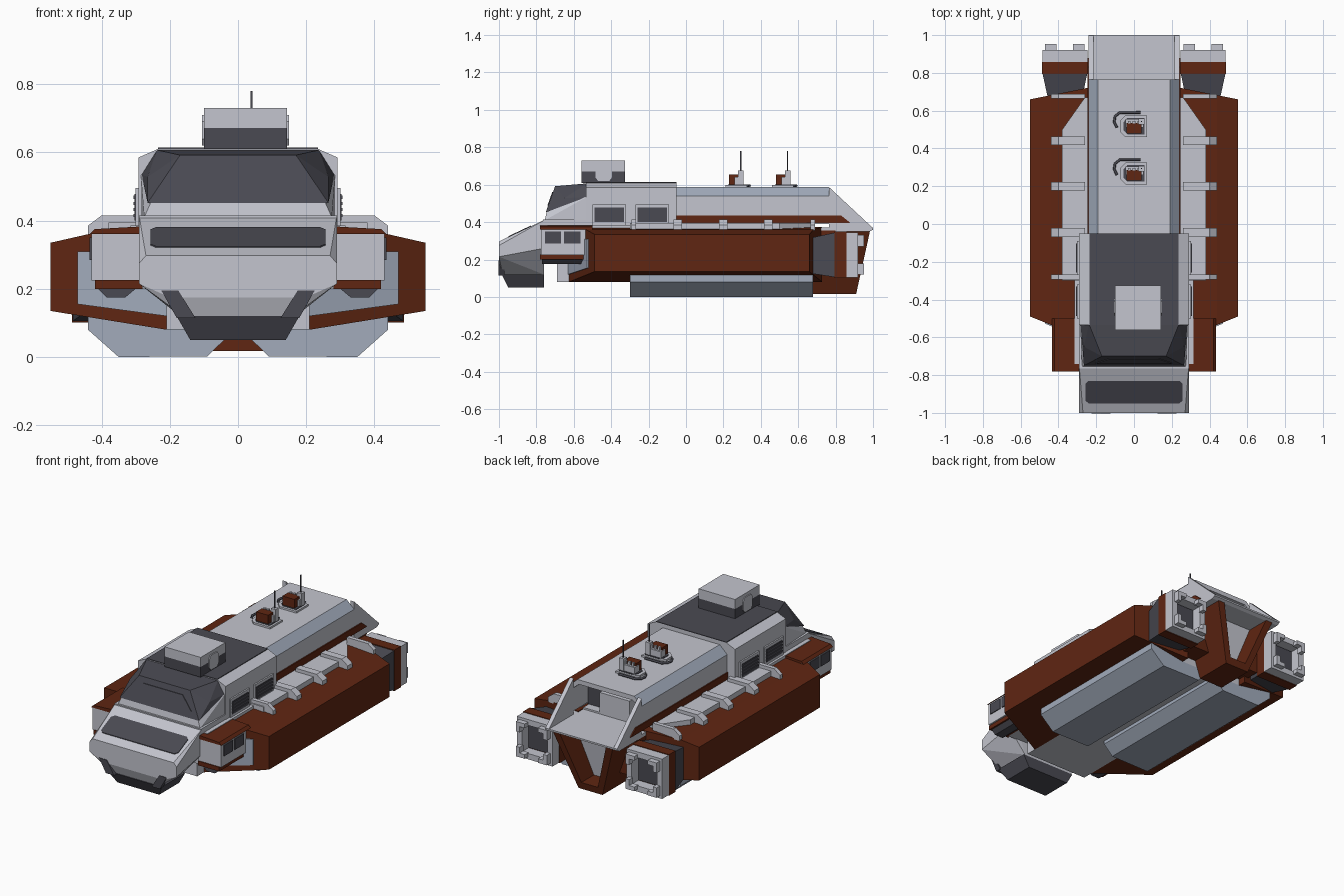
import bpy, bmesh
from mathutils import Vector

if "Cube" in bpy.data.objects:
    bpy.data.objects.remove(bpy.data.objects["Cube"])


def material(name, r, g, b):
    m = bpy.data.materials.new(name)
    m.diffuse_color = (r, g, b, 1)
    m.use_nodes = True
    m.node_tree.nodes["Principled BSDF"].inputs["Base Color"].default_value = m.diffuse_color
    return m


GREY = material("light_grey", 0.55, 0.56, 0.62)
BLUE = material("blue_grey", 0.36, 0.41, 0.50)
DARK = material("charcoal", 0.068, 0.068, 0.085)
RUST = material("rust_brown", 0.115, 0.019, 0.006)


def finish(name, bm, mat, mirror):
    bmesh.ops.recalc_face_normals(bm, faces=bm.faces[:])
    me = bpy.data.meshes.new(name)
    bm.to_mesh(me)
    bm.free()
    ob = bpy.data.objects.new(name, me)
    bpy.context.collection.objects.link(ob)
    me.materials.append(mat)
    if mirror:
        ob.modifiers.new("mirror", 'MIRROR').use_mirror_merge = False
    return ob


def hull(name, pts, mat, both=False, mirror=False):
    """Convex solid; both=True adds the x-reflected points to the same solid."""
    bm = bmesh.new()
    for x, y, z in pts:
        bm.verts.new((x, y, z))
        if both:
            bm.verts.new((-x, y, z))
    r = bmesh.ops.convex_hull(bm, input=bm.verts[:])
    bmesh.ops.delete(bm, geom=[v for v in bm.verts if not v.link_faces], context='VERTS')
    bmesh.ops.dissolve_limit(bm, angle_limit=0.01, verts=bm.verts[:], edges=bm.edges[:])
    return finish(name, bm, mat, mirror)


def box(name, x, y, z, mat, mirror=False):
    return hull(name, [(a, b, c) for a in x for b in y for c in z], mat, mirror=mirror)


def prism(name, prof, start, end, mat, axis='Y', mirror=False):
    """Extrude a 2D profile; start and end may be functions to slant the ends."""
    bm = bmesh.new()
    rings = []
    for lim in (start, end):
        ring = []
        for a, b in prof:
            t = lim(a, b) if callable(lim) else lim
            co = {'X': (t, a, b), 'Y': (a, t, b), 'Z': (a, b, t)}[axis]
            ring.append(bm.verts.new(co))
        bm.faces.new(ring)
        rings.append(ring)
    n = len(prof)
    for i in range(n):
        j = (i + 1) % n
        bm.faces.new((rings[0][i], rings[0][j], rings[1][j], rings[1][i]))
    return finish(name, bm, mat, mirror)


# Nose, its wide window and the chin
hull("nose", [(.29, -.75, .415), (.27, -1, .297), (.29, -1, .275), (.29, -1, .215),
              (.2, -1, .175), (.29, -.76, .26), (.17, -.76, .12), (.16, -.98, .12)], GREY, both=True)
slope = lambda y: .297 + (y + 1) * .472
win = [(.24, -.95), (.257, -.935), (.257, -.845), (.24, -.83)]
hull("nose_window", [(x, y, slope(y) + d) for x, y in win for d in (-.004, .004)], DARK, both=True)
hull("chin", [(.18, -.985, .12), (.14, -.95, .05), (.14, -.76, .05), (.18, -.76, .12)], DARK, both=True)
prism("chin_arm", [(.225, .195), (.175, .195), (.125, .115), (.18, .115)], -1.003, -.97, DARK, mirror=True)

# Core hull
box("front_core", (-.29, .29), (-.765, -.45), (.2, .415), GREY)
box("belly", (-.21, .21), (-.69, .68), (.08, .38), GREY)
box("rear_core", (-.24, .24), (-.5, .8), (.12, .355), RUST)
box("side_sill", (.285, .315), (-.74, -.05), (.36, .385), GREY, mirror=True)

# Cabin, roof panel and windshield
prism("cabin", [(-.292, .36), (.292, .36), (.292, .585), (.235, .61), (-.235, .61), (-.292, .585)],
      -.535, -.05, GREY)
box("cabin_roof_panel", (-.235, .235), (-.535, -.05), (.607, .614), DARK)
hull("cabin_front_base", [(.285, -.53, .41), (.285, -.53, .535), (.25, -.65, .52),
                          (.275, -.755, .41), (.255, -.745, .455)], GREY, both=True)
hull("windshield_frame", [(.238, -.53, .607), (.283, -.53, .535), (.17, -.70, .592),
                          (.265, -.75, .452), (.265, -.65, .528)], DARK, both=True)
glass = lambda z: -.75 + (z - .452) * .357
hull("windshield_glass", [(x, glass(z) + d, z) for x, z in ((.205, .49), (.13, .56))
                          for d in (-.004, .004)], DARK, both=True)

# Cabin side vents
for k, y in enumerate((-.41, -.18)):
    box(f"vent_frame_{k}", (.285, .301), (y - .09, y + .09), (.385, .495), GREY, True)
    box(f"vent_panel_{k}", (.29, .303), (y - .078, y + .078), (.4, .478), DARK, True)
    for i in range(4):
        z = .41 + i * .018
        box(f"vent_slat_{k}_{i}", (.295, .307), (y - .078, y + .078), (z, z + .009), DARK, True)

# Roof turret box with side badges
box("turret_base", (-.1, .143), (-.56, -.325), (.61, .672), DARK)
box("turret_cap", (-.1, .143), (-.56, -.325), (.672, .73), GREY)
badge = [(-.485, .64), (-.47, .62), (-.41, .62), (-.395, .64), (-.395, .69), (-.41, .71), (-.47, .71), (-.485, .69)]
prism("turret_badge_right", badge, .14, .149, GREY, 'X')
prism("turret_badge_left", badge, -.106, -.09, GREY, 'X')

# Rear body: solid part, then a shell round the open tail bay
roof = [(-.24, .39), (-.24, .54), (-.19, .587), (.19, .587), (.24, .54), (.24, .39)]
inner = [(.215, .39), (.215, .53), (.18, .56), (-.18, .56), (-.215, .53), (-.215, .39)]
for ob in (prism("rear_body", roof, -.06, .62, GREY), prism("rear_shell", roof + inner, .62, .765, GREY)):
    ob.data.materials.append(BLUE)
    for f in ob.data.polygons:
        if .4 < f.normal.z < .9:
            f.material_index = 1
prism("tail_side_panel", [(.765, .36), (1, .36), (1, .368), (.765, .587)], .215, .24, GREY, 'X', True)
prism("tail_deck", [(.6, .35), (.98, .35), (1, .36), (1, .37), (.6, .37)], -.24, .24, GREY, 'X')
box("bay_wall", (-.215, .215), (.615, .627), (.37, .56), DARK)
box("bay_console", (-.1, .1), (.62, .68), (.37, .5), GREY)
prism("rust_band", [(-.05, .395), (.88, .395), (.83, .435), (-.05, .435)], .222, .247, RUST, 'X', True)

# Side ledges and brackets
prism("side_ledge", [(.23, -.3), (.38, -.3), (.38, .5), (.26, .67), (.23, .67)], .36, .395, GREY, 'Z', True)
arm = [(.26, .365), (.26, .415), (.4, .415), (.44, .385), (.44, .355), (.38, .355)]
for i, (y, w) in enumerate(((.677, .025), (.44, .045), (.2, .045), (-.045, .045), (-.28, .025))):
    prism(f"bracket_{i}", arm, y - w / 2, y + w / 2, GREY, mirror=True)

# Side pods with slanted ends
front = lambda x, z: -.49 - (.55 - x) * .4
back = lambda x, z: .66 + (.55 - x) * .2
prism("side_pod", [(.21, .08), (.55, .135), (.55, .335), (.44, .36), (.21, .375)], front, back, RUST, mirror=True)
prism("pod_front_panel", [(.21, .12), (.47, .155), (.47, .31), (.21, .31)],
      lambda x, z: front(x, z) - .006, lambda x, z: front(x, z) + .01, BLUE, mirror=True)

# Front side cabins
box("front_box", (.28, .43), (-.775, -.5), (.225, .362), GREY, True)
prism("front_box_roof", [(.28, .36), (.435, .36), (.42, .375), (.28, .383)], -.78, -.5, RUST, mirror=True)
box("front_box_floor", (.28, .42), (-.78, -.5), (.2, .226), RUST, True)
prism("front_box_keel", [(.3, .2), (.41, .2), (.385, .175), (.33, .175)], -.77, -.5, DARK, mirror=True)
for i, y in enumerate((-.71, -.608)):
    box(f"front_box_window_{i}", (.42, .435), (y - .043, y + .043), (.285, .35), DARK, True)

# Skids
prism("skid", [(.03, .1), (.03, .06), (.09, .002), (.35, 0), (.44, .08), (.44, .125), (.3, .14)],
      -.3, .68, BLUE, mirror=True)

# Tail keel: a U-shaped frame with an inner block
prism("tail_keel", [(-.2, .355), (-.08, .017), (.08, .017), (.2, .355), (.155, .355), (.055, .06),
                    (-.055, .06), (-.155, .355)], .68, lambda x, z: .91 + (z - .017) * .22, RUST)
hull("tail_keel_core", [(.16, y, .355) for y in (.68, .84)] + [(.06, y, .06) for y in (.68, .8)], GREY, both=True)

# Rear thrusters: neck, collar, square tube and corner teeth
X0, X1, Z0, Z1, T = .247, .485, .105, .345, .035
hull("thruster_neck", [(x, .64, z) for x in (.28, .45) for z in (.13, .31)] +
     [(x, .8, z) for x in (X0, X1) for z in (Z0, Z1)], DARK, mirror=True)
box("thruster_collar", (X0 - .002, X1 + .002), (.795, .857), (Z0 - .004, Z1 + .004), RUST, True)
box("thruster_inner", (X0 + .04, X1 - .04), (.85, .864), (Z0 + .04, Z1 - .04), DARK, True)
for n, x in (("in", (X0, X0 + T)), ("out", (X1 - T, X1))):
    box(f"thruster_side_{n}", x, (.855, .92), (Z0, Z1), GREY, True)
for n, z in (("low", (Z0, Z0 + T)), ("top", (Z1 - T, Z1))):
    box(f"thruster_wall_{n}", (X0, X1), (.855, .92), z, GREY, True)
for i, (x, sx) in enumerate(((X0 + .015, 1), (X1 - .015, -1))):
    for j, (z, sz) in enumerate(((Z0 + .015, 1), (Z1 - .015, -1))):
        a, b, t = .06, .06, .025
        prism(f"thruster_tooth_{i}{j}", [(x, z), (x + sx * a, z), (x + sx * a, z + sz * t),
              (x + sx * t, z + sz * t), (x + sx * t, z + sz * b), (x, z + sz * b)], .915, .952, GREY, mirror=True)

# Roof instruments with antennas and cables
for k, c in enumerate((.52, .27)):
    prism(f"instrument_base_{k}", [(-.075, c - .03), (-.045, c - .06), (.068, c - .06), (.068, c + .055),
          (-.045, c + .055), (-.075, c + .025)], .585, .598, GREY, 'Z')
    prism(f"instrument_trim_{k}", [(-.055, c - .025), (-.035, c - .045), (.055, c - .045), (.055, c + .042),
          (-.035, c + .042), (-.055, c + .02)], .595, .602, DARK, 'Z')
    box(f"instrument_body_{k}", (-.045, .05), (c - .01, c + .035), (.598, .64), GREY)
    box(f"instrument_core_{k}", (-.04, .04), (c - .04, c + .015), (.6, .655), RUST)
    for i, x in enumerate((-.025, 0, .025)):
        box(f"instrument_knob_{k}_{i}", (x - .007, x + .007), (c + .012, c + .026), (.63, .66), GREY)
    box(f"antenna_post_{k}", (.025, .055), (c + .008, c + .038), (.6, .675), GREY)
    box(f"antenna_{k}", (.037, .043), (c + .02, c + .026), (.67, .78), DARK)
    cu = bpy.data.curves.new(f"cable_{k}", 'CURVE')
    cu.dimensions = '3D'
    cu.bevel_depth, cu.bevel_resolution = .007, 1
    pts = [(-.09, c - .01), (-.105, c + .02), (-.1, c + .05), (-.075, c + .07), (.035, c + .07)]
    sp = cu.splines.new('POLY')
    sp.points.add(len(pts) - 1)
    for p, (x, y) in zip(sp.points, pts):
        p.co = (x, y, .594, 1)
    cu.materials.append(DARK)
    bpy.context.collection.objects.link(bpy.data.objects.new(f"cable_{k}", cu))
